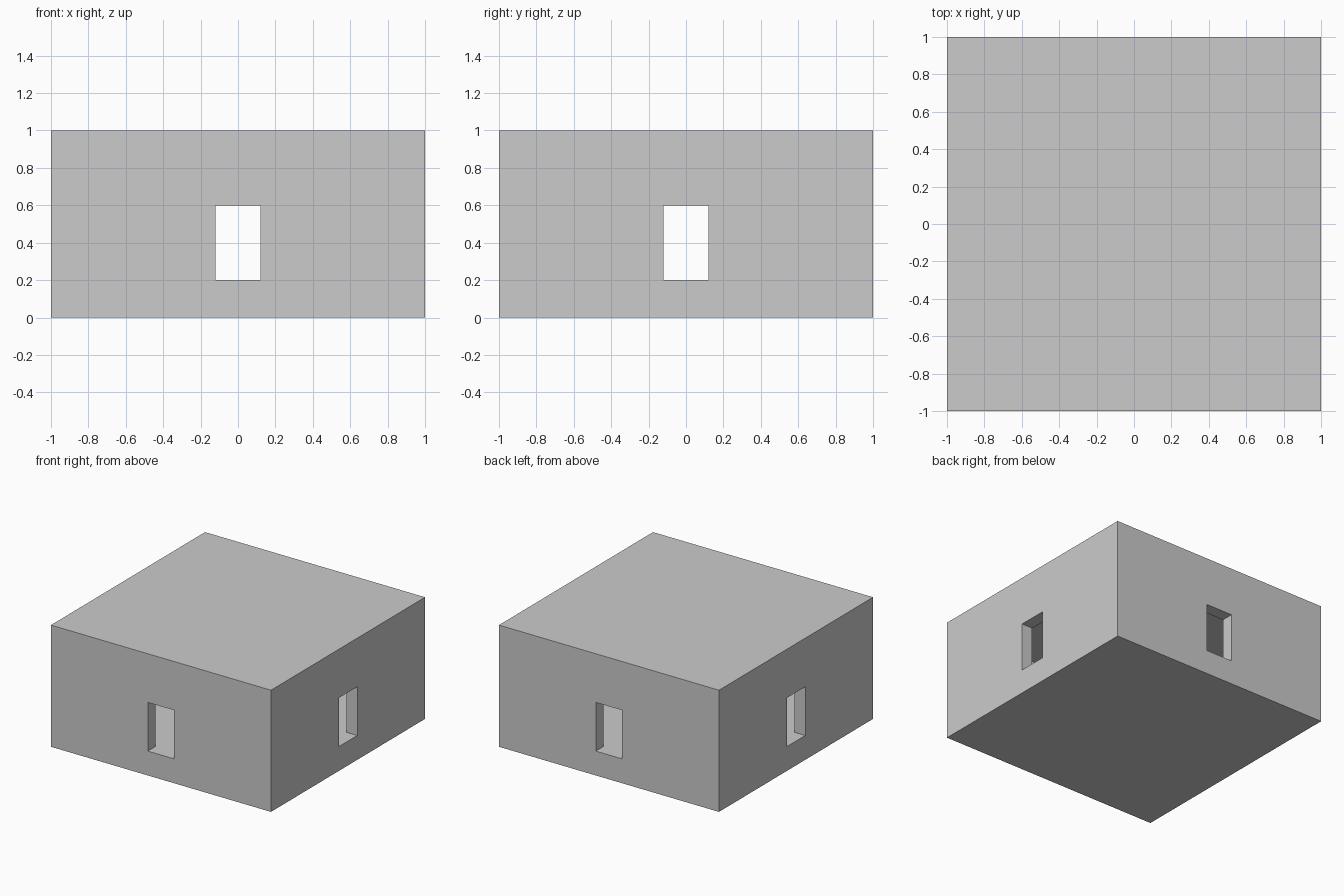
import bpy

if "Cube" in bpy.data.objects:
    bpy.data.objects.remove(bpy.data.objects["Cube"])


def box(name, lo, hi):
    """Axis-aligned box between two corners."""
    size = [b - a for a, b in zip(lo, hi)]
    centre = [(a + b) / 2 for a, b in zip(lo, hi)]
    bpy.ops.mesh.primitive_cube_add(size=1, location=centre)
    obj = bpy.context.object
    obj.name = name
    obj.scale = size
    bpy.ops.object.transform_apply(location=True, rotation=False, scale=True)
    return obj


T = 0.1            # wall thickness
FLOOR = 0.2        # sill and floor level
HEAD = 0.6         # top of windows
W = 0.12           # half window width

# Outer block
house = box("house_shell", (-1, -1, 0), (1, 1, 1))

# Room hollow and two window cutters passing through opposite walls
cutters = [
    box("room_cutter", (T - 1, T - 1, FLOOR), (1 - T, 1 - T, 1 - T)),
    box("window_cutter_y", (-W, -1.1, FLOOR), (W, 1.1, HEAD)),
    box("window_cutter_x", (-1.1, -W, FLOOR), (1.1, W, HEAD)),
]

for cutter in cutters:
    bpy.context.view_layer.objects.active = house
    mod = house.modifiers.new(cutter.name, 'BOOLEAN')
    mod.operation = 'DIFFERENCE'
    mod.solver = 'EXACT'
    mod.object = cutter
    bpy.ops.object.modifier_apply(modifier=mod.name)
    cutter.hide_render = True

# Cutters are no longer needed
for cutter in cutters:
    bpy.data.objects.remove(cutter, do_unlink=True)
